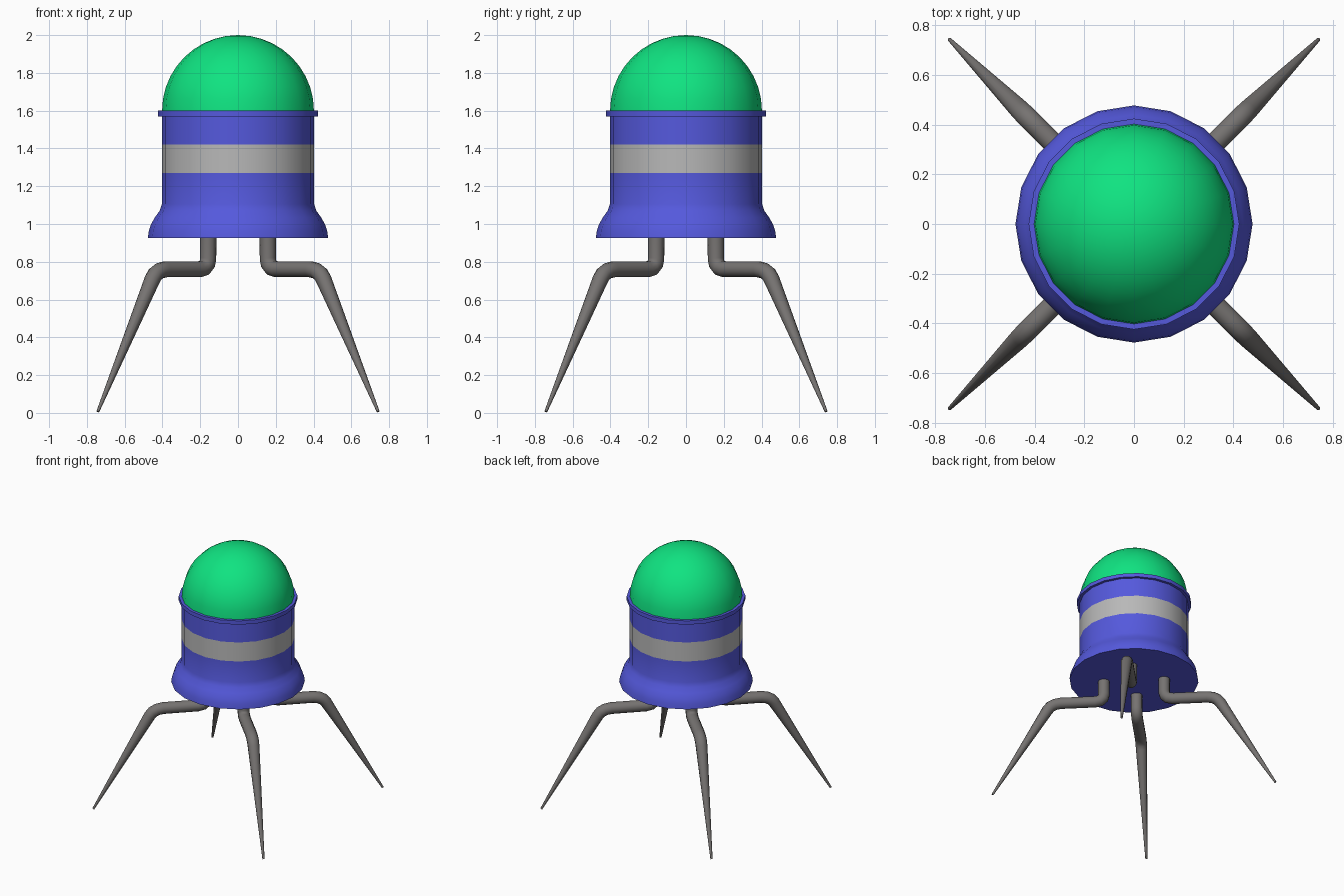
import bpy, bmesh, math
from mathutils import Matrix

if "Cube" in bpy.data.objects:
    bpy.data.objects.remove(bpy.data.objects["Cube"])

SIDES = 20


def material(name, rgb):
    m = bpy.data.materials.new(name)
    m.diffuse_color = (*rgb, 1)
    m.use_nodes = True
    m.node_tree.nodes["Principled BSDF"].inputs["Base Color"].default_value = m.diffuse_color
    return m


blue = material("blue", (0.09, 0.10, 0.72))
green = material("green", (0.005, 0.77, 0.22))
light_grey = material("light_grey", (0.48, 0.48, 0.48))
dark_grey = material("dark_grey", (0.18, 0.17, 0.165))


def select_only(obj):
    bpy.ops.object.select_all(action='DESELECT')
    obj.select_set(True)
    bpy.context.view_layer.objects.active = obj


def lathe(name, profile, mat):
    """Spin a (radius, z) profile around the z axis."""
    bm = bmesh.new()
    verts = [bm.verts.new((r, 0, z)) for r, z in profile]
    edges = [bm.edges.new(p) for p in zip(verts, verts[1:])]
    bmesh.ops.spin(bm, geom=verts + edges, cent=(0, 0, 0), axis=(0, 0, 1),
                   angle=math.tau, steps=SIDES, use_duplicate=False)
    bmesh.ops.remove_doubles(bm, verts=bm.verts, dist=1e-4)
    bmesh.ops.recalc_face_normals(bm, faces=bm.faces)
    if sum(f.normal.dot(f.calc_center_median().xy.to_3d()) for f in bm.faces) < 0:
        bmesh.ops.reverse_faces(bm, faces=bm.faces)
    mesh = bpy.data.meshes.new(name)
    bm.to_mesh(mesh)
    bm.free()
    mesh.materials.append(mat)
    obj = bpy.data.objects.new(name, mesh)
    bpy.context.collection.objects.link(obj)
    select_only(obj)
    bpy.ops.object.shade_smooth_by_angle(angle=math.radians(35))
    return obj


# Housing: flared base, band, upper collar with thin rim
lathe("flared_base", [(0, 0.927), (0.477, 0.927), (0.472, 0.965), (0.46, 1.0),
                      (0.44, 1.035), (0.415, 1.07), (0.403, 1.105),
                      (0.403, 1.27)], blue)
lathe("middle_band", [(0.403, 1.27), (0.403, 1.42)], light_grey)
lathe("upper_collar", [(0.403, 1.42), (0.403, 1.57), (0.424, 1.57),
                       (0.424, 1.6), (0.39, 1.6)], blue)

# Dome
lathe("dome", [(0.402 * math.cos(a), 1.6 + 0.4 * math.sin(a))
               for a in (math.pi / 2 * i / 10 for i in range(10))] + [(0, 2.0)],
      green)

# Leg path: (offset along x and y, z, relative radius)
path = [(0.158, 0.95, 1), (0.158, 0.815, 1), (0.163, 0.788, 1),
        (0.178, 0.768, 1), (0.205, 0.76, 1), (0.385, 0.76, 1),
        (0.415, 0.752, 1), (0.437, 0.735, 1), (0.453, 0.708, 0.98),
        (0.742, 0.007, 0.18)]
curve = bpy.data.curves.new("leg_path", 'CURVE')
curve.dimensions = '3D'
curve.bevel_depth = 0.043
curve.bevel_resolution = 4
curve.use_fill_caps = True
spline = curve.splines.new('POLY')
spline.points.add(len(path) - 1)
for point, (d, z, r) in zip(spline.points, path):
    point.co = (d, d, z, 1)
    point.radius = r
leg = bpy.data.objects.new("leg_1", curve)
bpy.context.collection.objects.link(leg)
select_only(leg)
bpy.ops.object.convert(target='MESH')
leg = bpy.context.object
leg.data.materials.clear()
leg.data.materials.append(dark_grey)
bpy.ops.object.shade_smooth_by_angle(angle=math.radians(50))

# Remaining legs, a quarter turn apart
for i in range(1, 4):
    copy = leg.copy()
    copy.name = f"leg_{i + 1}"
    copy.matrix_world = Matrix.Rotation(i * math.pi / 2, 4, 'Z')
    bpy.context.collection.objects.link(copy)
